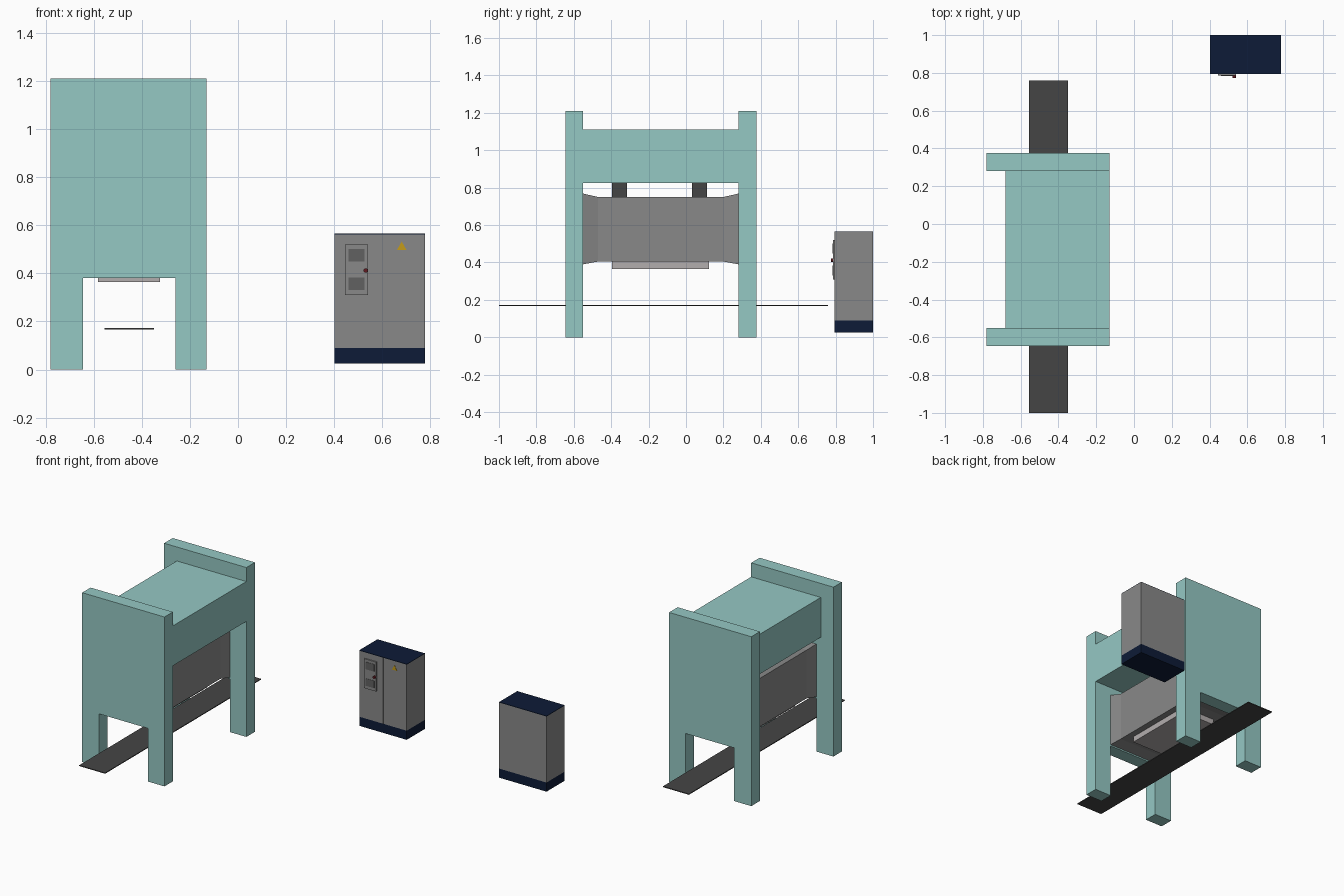
import bpy, bmesh

if "Cube" in bpy.data.objects:
    bpy.data.objects.remove(bpy.data.objects["Cube"])


def material(name, rgb):
    m = bpy.data.materials.new(name)
    m.diffuse_color = (*rgb, 1)
    m.use_nodes = True
    m.node_tree.nodes["Principled BSDF"].inputs["Base Color"].default_value = m.diffuse_color
    return m


TEAL = material("teal_paint", (0.30, 0.58, 0.55))
NAVY = material("navy_paint", (0.004, 0.011, 0.038))
DARK = material("dark_rubber", (0.06, 0.06, 0.06))
GREY = material("grey_paint", (0.25, 0.25, 0.25))
LIGHT = material("light_grey", (0.45, 0.42, 0.42))
VENT = material("vent_grey", (0.12, 0.12, 0.12))
RED = material("red_knob", (0.12, 0.01, 0.015))
YELLOW = material("warning_yellow", (0.55, 0.33, 0.01))


def finish(name, bm, mat):
    bmesh.ops.recalc_face_normals(bm, faces=bm.faces)
    me = bpy.data.meshes.new(name)
    bm.to_mesh(me)
    bm.free()
    me.materials.append(mat)
    ob = bpy.data.objects.new(name, me)
    bpy.context.collection.objects.link(ob)
    return ob


def loft(name, rings, mat):
    """Join matching rings of points into a closed solid."""
    bm = bmesh.new()
    vs = [[bm.verts.new(p) for p in ring] for ring in rings]
    n = len(vs[0])
    for a, b in zip(vs, vs[1:]):
        for i in range(n):
            j = (i + 1) % n
            bm.faces.new((a[i], a[j], b[j], b[i]))
    bm.faces.new(vs[0])
    bm.faces.new(vs[-1])
    return finish(name, bm, mat)


def rect(x0, x1, z0, z1, y):
    return [(x0, y, z0), (x1, y, z0), (x1, y, z1), (x0, y, z1)]


def box(name, x, y, z, mat):
    return loft(name, [rect(*x, *z, y[0]), rect(*x, *z, y[1])], mat)


def extrude_xz(name, profile, y, mat):
    return loft(name, [[(px, yy, pz) for px, pz in profile] for yy in y], mat)


# Portal end plates with leg openings
plate = [(-0.78, 0), (-0.645, 0), (-0.645, 0.38), (-0.26, 0.38),
         (-0.26, 0), (-0.13, 0), (-0.13, 1.21), (-0.78, 1.21)]
extrude_xz("front_end_plate", plate, (-0.645, -0.55), TEAL)
extrude_xz("back_end_plate", plate, (0.28, 0.377), TEAL)

# Top beam
box("top_beam", (-0.68, -0.13), (-0.55, 0.28), (0.825, 1.11), TEAL)

# Housing flared at both ends
wide = (-0.645, -0.26, 0.39, 0.768)
slim = (-0.625, -0.28, 0.405, 0.75)
loft("flared_housing", [rect(*wide, -0.55), rect(*slim, -0.47),
                        rect(*slim, 0.20), rect(*wide, 0.28)], GREY)
box("scanner_tray", (-0.583, -0.325), (-0.395, 0.122), (0.365, 0.405), LIGHT)

# Hanger posts between housing and beam
for label, y in (("front", -0.355), ("back", 0.072)):
    box(label + "_hanger_post", (-0.493, -0.413), (y - 0.04, y + 0.04), (0.75, 0.825), DARK)

# Conveyor belt
box("conveyor_belt", (-0.555, -0.35), (-1, 0.76), (0.167, 0.173), DARK)

# Control cabinet: carcass, two doors, plinth and top
cx = (0.402, 0.777)
box("cabinet_body", cx, (0.80, 1), (0.09, 0.562), GREY)
box("cabinet_top", cx, (0.795, 1), (0.562, 0.565), NAVY)
box("cabinet_plinth", cx, (0.795, 1), (0.025, 0.09), NAVY)
box("left_door", (cx[0], 0.588), (0.795, 0.80), (0.09, 0.562), GREY)
box("right_door", (0.594, cx[1]), (0.795, 0.80), (0.09, 0.562), GREY)

# Control panel with two windows
box("control_panel", (0.445, 0.541), (0.786, 0.795), (0.31, 0.52), GREY)
for label, z in (("upper", 0.475), ("lower", 0.357)):
    box(label + "_panel_window", (0.46, 0.527), (0.784, 0.786), (z - 0.026, z + 0.026), VENT)

# Knob and warning triangle
bpy.ops.mesh.primitive_cylinder_add(vertices=16, radius=0.009, depth=0.012,
                                    location=(0.531, 0.780, 0.412), rotation=(1.5708, 0, 0))
knob = bpy.context.object
knob.name = "red_knob"
knob.data.materials.append(RED)
bpy.ops.object.shade_smooth_by_angle()
extrude_xz("warning_triangle", [(0.661, 0.497), (0.701, 0.497), (0.681, 0.533)],
           (0.793, 0.796), YELLOW)
